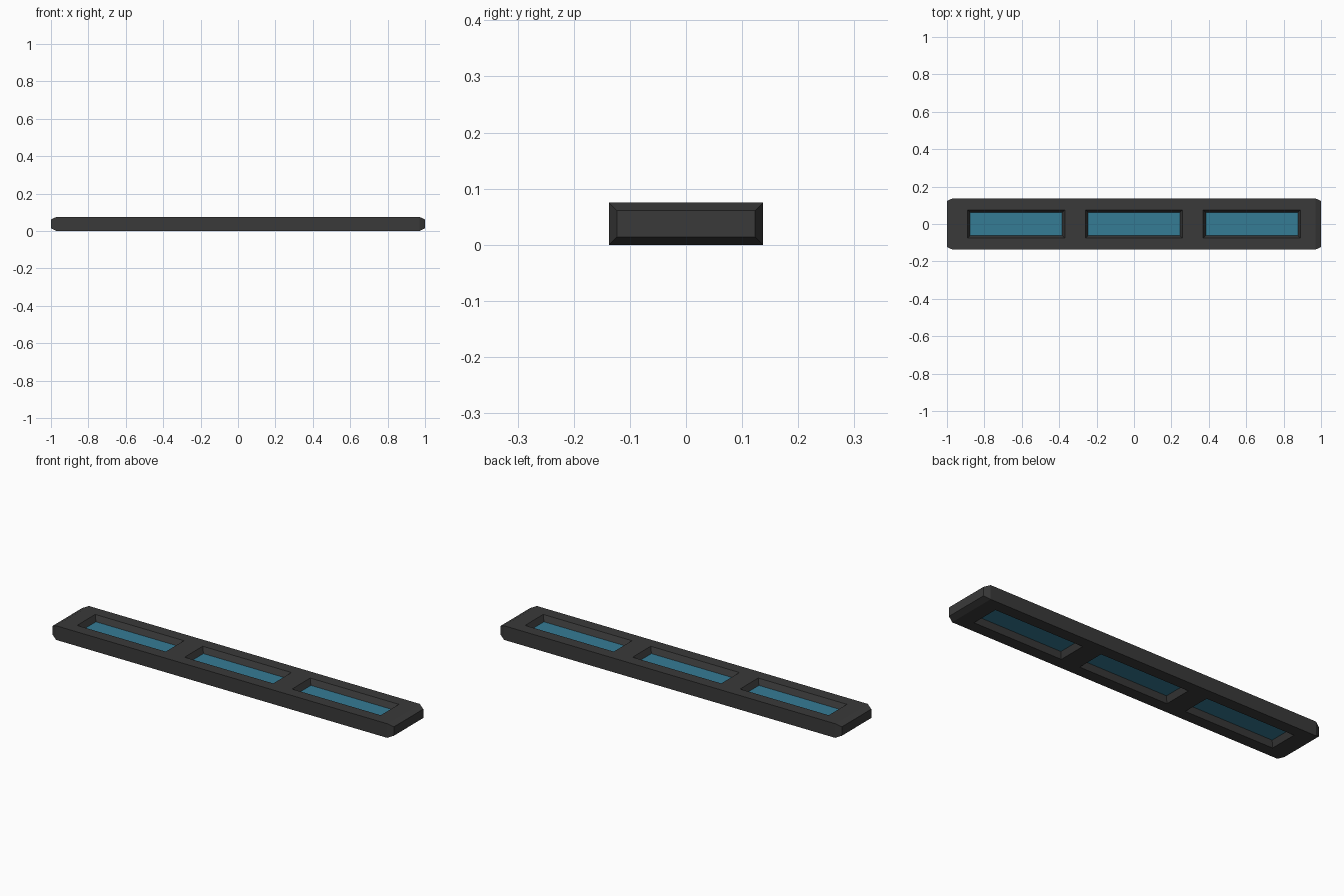
import bpy, bmesh

if "Cube" in bpy.data.objects:
    bpy.data.objects.remove(bpy.data.objects["Cube"])


def material(name, rgb):
    m = bpy.data.materials.new(name)
    m.diffuse_color = (*rgb, 1)
    m.use_nodes = True
    m.node_tree.nodes["Principled BSDF"].inputs["Base Color"].default_value = m.diffuse_color
    return m


frame_mat = material("dark grey frame", (0.042, 0.042, 0.042))
glass_mat = material("blue glass", (0.036, 0.2, 0.3))

W, H = 0.137, 0.075          # half depth, height
XS = [-0.97, -0.89, -0.37, -0.26, 0.26, 0.37, 0.89, 0.97]
YS = [-W, -0.076, 0.076, W]
CH = 0.014                   # end chamfer

bm = bmesh.new()

# Top and bottom plates, divided so that the windows are single cells
grid = {(i, j, k): bm.verts.new((x, y, z))
        for i, x in enumerate(XS) for j, y in enumerate(YS)
        for k, z in enumerate((0, H))}
windows = []
for i in range(len(XS) - 1):
    for j in range(3):
        for k in (0, 1):
            f = bm.faces.new([grid[i, j, k], grid[i + 1, j, k],
                              grid[i + 1, j + 1, k], grid[i, j + 1, k]])
            if j == 1 and i in (1, 3, 5):
                windows.append(f)
    # Long front and back walls
    for j in (0, 3):
        bm.faces.new([grid[i, j, 0], grid[i + 1, j, 0],
                      grid[i + 1, j, 1], grid[i, j, 1]])

# Chamfered ends: body section tapering to a smaller end face
for i, s in ((0, -1), (len(XS) - 1, 1)):
    ring = [[grid[i, j, 0] for j in range(4)], [grid[i, 3, 0], grid[i, 3, 1]],
            [grid[i, j, 1] for j in (3, 2, 1, 0)], [grid[i, 0, 1], grid[i, 0, 0]]]
    cap = [bm.verts.new((s, y, z)) for y, z in
           ((CH - W, CH), (W - CH, CH), (W - CH, H - CH), (CH - W, H - CH))]
    bm.faces.new(cap)
    for n, side in enumerate(ring):
        bm.faces.new(side + [cap[(n + 1) % 4], cap[n]])

bmesh.ops.recalc_face_normals(bm, faces=bm.faces)

# Sunken windows with sloping rims, on top and underneath
bmesh.ops.inset_individual(bm, faces=windows, thickness=0.014, depth=-0.03,
                           use_even_offset=True)
for f in windows:
    f.material_index = 1

# Merge the coplanar frame cells
bmesh.ops.dissolve_limit(bm, angle_limit=0.01, verts=bm.verts, edges=bm.edges,
                         delimit={'MATERIAL'})

mesh = bpy.data.meshes.new("window_panel")
bm.to_mesh(mesh)
bm.free()
mesh.materials.append(frame_mat)
mesh.materials.append(glass_mat)
panel = bpy.data.objects.new("window_panel", mesh)
bpy.context.collection.objects.link(panel)
